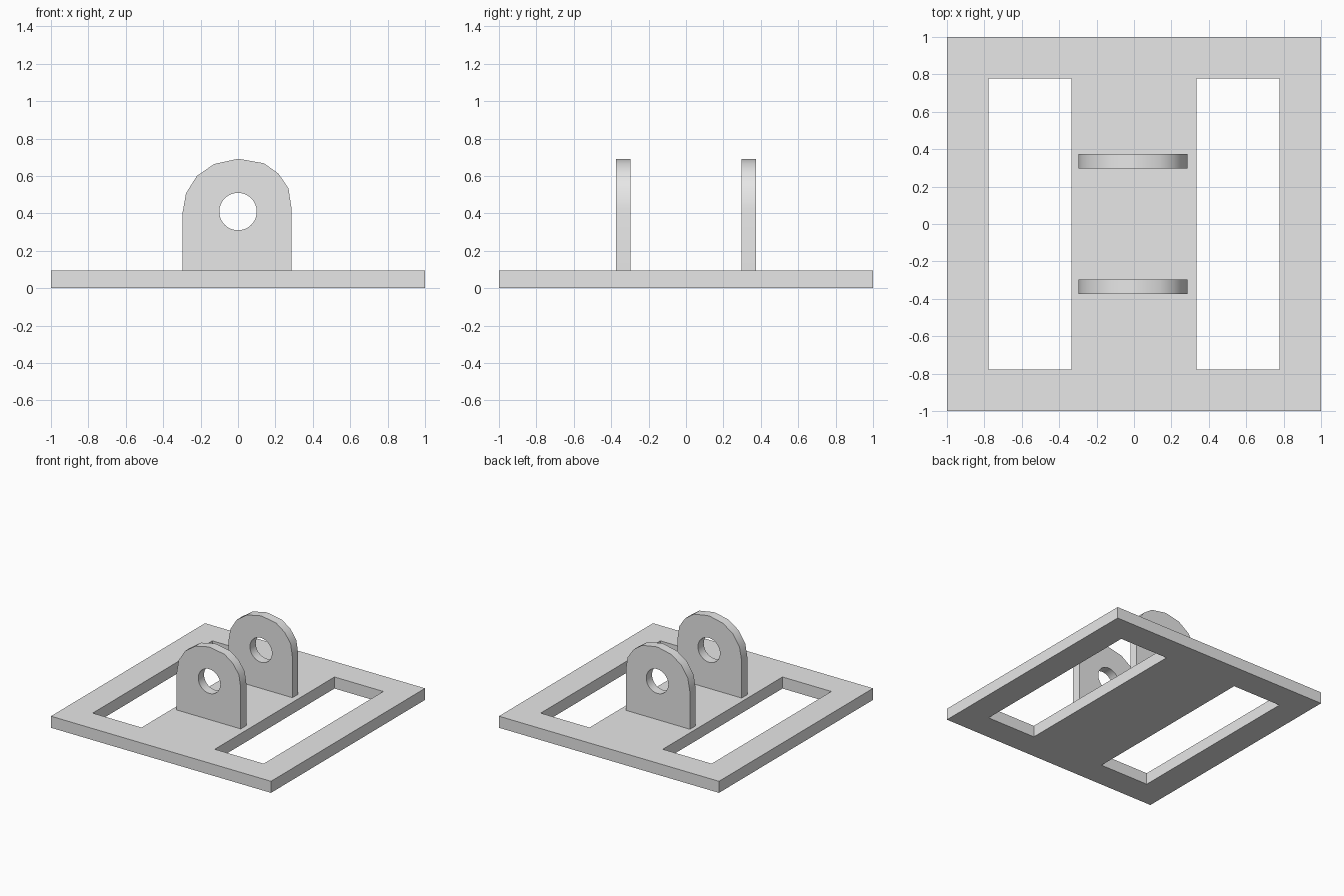
import bpy, bmesh, math
from mathutils import Vector

cube = bpy.data.objects.get("Cube")
if cube:
    bpy.data.objects.remove(cube, do_unlink=True)

grey = bpy.data.materials.new("light_grey")
grey.use_nodes = True
grey.diffuse_color = (0.8, 0.8, 0.8, 1)
grey.node_tree.nodes["Principled BSDF"].inputs["Base Color"].default_value = (0.8, 0.8, 0.8, 1)


def rectangle(x0, x1, y0, y1):
    return [(x0, y0), (x1, y0), (x1, y1), (x0, y1)]


def circle(cx, cy, r, n=48):
    return [(cx + r * math.cos(math.tau * i / n), cy + r * math.sin(math.tau * i / n))
            for i in range(n)]


def slab(name, loops, place, depth):
    """Fill an outline with holes, then extrude it along depth."""
    bm = bmesh.new()
    edges = []
    for loop in loops:
        verts = [bm.verts.new(place(a, b)) for a, b in loop]
        edges += [bm.edges.new((v, verts[i - 1])) for i, v in enumerate(verts)]
    bmesh.ops.triangle_fill(bm, edges=edges, use_beauty=True)
    result = bmesh.ops.extrude_face_region(bm, geom=bm.faces[:])
    moved = [g for g in result["geom"] if isinstance(g, bmesh.types.BMVert)]
    bmesh.ops.translate(bm, verts=moved, vec=Vector(depth))
    bmesh.ops.recalc_face_normals(bm, faces=bm.faces[:])
    mesh = bpy.data.meshes.new(name)
    bm.to_mesh(mesh)
    bm.free()
    mesh.materials.append(grey)
    obj = bpy.data.objects.new(name, mesh)
    bpy.context.collection.objects.link(obj)
    return obj


# Base plate with two long slots
PLATE = 0.095
slots = [rectangle(*xs, -0.777, 0.777) for xs in ((-0.777, -0.333), (0.333, 0.777))]
slab("base_plate", [rectangle(-1, 1, -1, 1)] + slots,
     lambda a, b: (a, b, 0), (0, 0, PLATE))

# Pair of upright lugs with rounded tops and pin holes
outline = [(-0.297, PLATE), (0.286, PLATE), (0.286, 0.428), (0.27, 0.533),
           (0.217, 0.612), (0.139, 0.668), (0.015, 0.69), (-0.01, 0.69),
           (-0.128, 0.664), (-0.22, 0.60), (-0.278, 0.508), (-0.297, 0.40)]
for name, y in (("front_lug", -0.373), ("back_lug", 0.298)):
    lug = slab(name, [outline, circle(0, 0.41, 0.1)],
               lambda a, b: (a, y, b), (0, 0.075, 0))
    bpy.ops.object.select_all(action="DESELECT")
    lug.select_set(True)
    bpy.context.view_layer.objects.active = lug
    bpy.ops.object.shade_smooth_by_angle(angle=math.radians(35))
